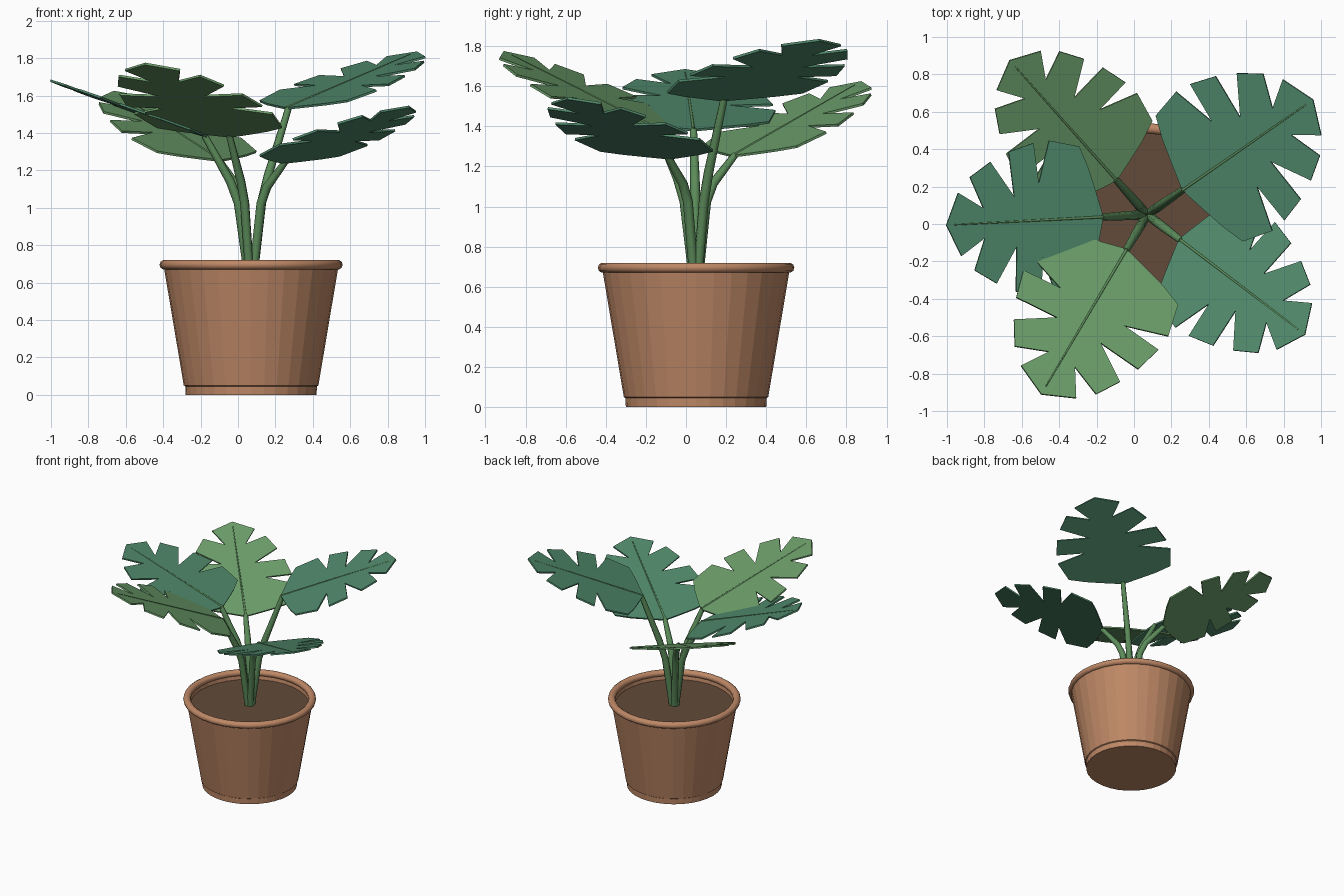
import bpy, bmesh, math
from mathutils import Vector

cube = bpy.data.objects.get("Cube")
if cube:
    bpy.data.objects.remove(cube, do_unlink=True)

CX, CY = 0.07, 0.05      # pot axis
SOIL_Z = 0.65


def material(name, r, g, b):
    lin = [((c / 255 + 0.055) / 1.055) ** 2.4 for c in (r, g, b)] + [1]
    m = bpy.data.materials.new(name)
    m.use_nodes = True
    m.diffuse_color = lin
    bsdf = next(n for n in m.node_tree.nodes if n.type == 'BSDF_PRINCIPLED')
    bsdf.inputs["Base Color"].default_value = lin
    return m


terracotta = material("terracotta", 190, 136, 102)
earth = material("earth", 98, 75, 58)
stem_green = material("stem_green", 92, 140, 90)
leaf_green = material("leaf_green", 108, 158, 106)
leaf_teal = material("leaf_teal", 80, 137, 107)


def new_object(name, bm, mat):
    bmesh.ops.recalc_face_normals(bm, faces=bm.faces)
    mesh = bpy.data.meshes.new(name)
    bm.to_mesh(mesh)
    bm.free()
    mesh.materials.append(mat)
    ob = bpy.data.objects.new(name, mesh)
    bpy.context.collection.objects.link(ob)
    return ob


def lathe(name, profile, mat, closed=False, sides=32):
    bm = bmesh.new()
    vs = [bm.verts.new((r, 0, z)) for r, z in profile]
    edges = [bm.edges.new(p) for p in zip(vs, vs[1:])]
    if closed:
        edges.append(bm.edges.new((vs[-1], vs[0])))
    bmesh.ops.spin(bm, geom=vs + edges, cent=(0, 0, 0), axis=(0, 0, 1),
                   angle=math.tau, steps=sides, use_merge=True)
    bmesh.ops.remove_doubles(bm, verts=bm.verts, dist=1e-4)
    ob = new_object(name, bm, mat)
    ob.location = (CX, CY, 0)
    return ob


def smooth(ob, angle):
    bpy.ops.object.select_all(action='DESELECT')
    ob.select_set(True)
    bpy.context.view_layer.objects.active = ob
    bpy.ops.object.shade_smooth_by_angle(angle=math.radians(angle))


# Pot body, rounded rim and soil
lathe("pot_body", [(0, 0), (0.35, 0), (0.352, 0.045), (0.36, 0.05), (0.466, 0.68),
                   (0.445, 0.69), (0.43, 0.6)], terracotta)
ring = [math.tau * i / 10 for i in range(10)]
rim = lathe("pot_rim", [(0.462 + 0.028 * math.cos(a), 0.695 + 0.026 * math.sin(a))
                        for a in ring], terracotta, closed=True)
smooth(rim, 50)
lathe("soil", [(0, SOIL_Z), (0.437, SOIL_Z)], earth)


# Half outline of a split leaf: (along midrib, out from midrib), length 1
HALF = [(0, 0), (0.047, 0.18), (0.08, 0.3), (0.13, 0.43), (0.32, 0.475),
        (0.4, 0.22), (0.42, 0.465), (0.58, 0.42), (0.56, 0.15), (0.7, 0.365),
        (0.835, 0.28), (0.76, 0.09), (0.915, 0.19), (1, 0)]


def leaf(name, base, along, across, length, width, mat):
    bm = bmesh.new()
    for side in (1, -1):
        bm.faces.new([bm.verts.new(base + along * (u * length) + across * (side * v * width))
                      for u, v in HALF])
    bmesh.ops.remove_doubles(bm, verts=bm.verts, dist=1e-5)
    ob = new_object(name, bm, mat)
    mod = ob.modifiers.new("thickness", 'SOLIDIFY')
    mod.thickness = 0.012
    mod.offset = 0


def tube(name, points, radii, mat):
    curve = bpy.data.curves.new(name, 'CURVE')
    curve.dimensions = '3D'
    curve.bevel_depth = 1
    curve.bevel_resolution = 2
    curve.use_fill_caps = True
    spline = curve.splines.new('POLY')
    spline.points.add(len(points) - 1)
    for p, co, r in zip(spline.points, points, radii):
        p.co = (*co, 1)
        p.radius = r
    curve.materials.append(mat)
    ob = bpy.data.objects.new(name, curve)
    bpy.context.collection.objects.link(ob)
    bpy.ops.object.select_all(action='DESELECT')
    ob.select_set(True)
    bpy.context.view_layer.objects.active = ob
    bpy.ops.object.convert(target='MESH')
    smooth(bpy.context.view_layer.objects.active, 60)


# name, heading, base distance, base height, run, rise, width factor, colour
LEAVES = [
    ("back_left", 34.7, 0.23, 1.53, 0.85, 0.3, 1.12, leaf_teal),
    ("front_left", -37.2, 0.215, 1.24, 0.845, 0.3, 0.97, leaf_teal),
    ("front_right", 239.5, 0.215, 1.38, 0.9, 0.39, 1.0, leaf_green),
    ("back_right", 131.7, 0.245, 1.25, 0.86, 0.37, 0.96, leaf_green),
    ("right", 183, 0.235, 1.38, 0.84, 0.3, 1.06, leaf_teal),
]

for name, heading, dist, height, run, rise, wide, mat in LEAVES:
    a = math.radians(heading)
    out = Vector((math.cos(a), math.sin(a), 0))
    across = Vector((-out.y, out.x, 0))
    axis = Vector((CX, CY, 0))
    up = Vector((0, 0, 1))
    base = axis + out * dist + up * height
    span = out * run + up * rise
    along = span.normalized()
    normal = along.cross(across)
    leaf(name + "_leaf", base, along, across, span.length, run * wide, mat)

    # Bent stalk from the soil to the leaf
    root = axis + out * 0.012 + up * (SOIL_Z - 0.03)
    bend = axis + out * 0.075 + up * 1.08
    lower = bend.lerp(root, 0.12)
    upper = bend.lerp(base, 0.2) + out * 0.004
    tube(name + "_stalk", [root, lower, upper, base + along * 0.015],
         [0.024, 0.025, 0.024, 0.018], stem_green)

    # Thin midrib along the top of the leaf
    lift = normal * 0.004
    tube(name + "_midrib", [base + lift, base + span * 0.95 + lift],
         [0.008, 0.004], stem_green)
